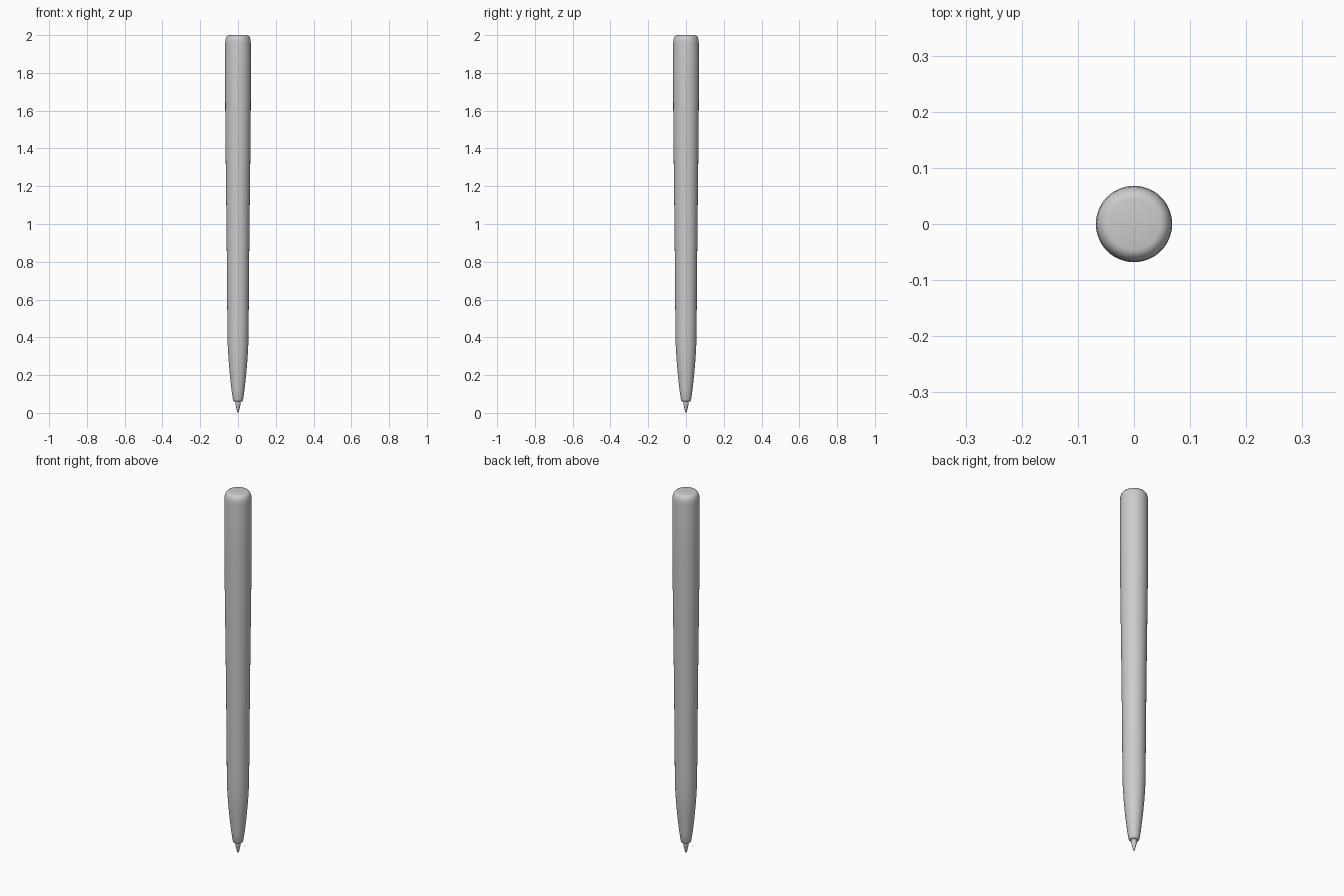
import bpy, bmesh, math

if "Cube" in bpy.data.objects:
    bpy.data.objects.remove(bpy.data.objects["Cube"])

SIDES = 48

def lathe(name, profile):
    """Revolve (radius, z) points around the z axis."""
    bm = bmesh.new()
    verts = [bm.verts.new((r, 0, z)) for r, z in profile]
    edges = [bm.edges.new(pair) for pair in zip(verts, verts[1:])]
    bmesh.ops.spin(bm, geom=verts + edges, cent=(0, 0, 0), axis=(0, 0, 1),
                   angle=2 * math.pi, steps=SIDES, use_duplicate=False)
    bmesh.ops.remove_doubles(bm, verts=bm.verts, dist=0.0001)
    bmesh.ops.recalc_face_normals(bm, faces=bm.faces)
    mesh = bpy.data.meshes.new(name)
    bm.to_mesh(mesh)
    bm.free()
    obj = bpy.data.objects.new(name, mesh)
    bpy.context.collection.objects.link(obj)
    bpy.context.view_layer.objects.active = obj
    obj.select_set(True)
    bpy.ops.object.shade_smooth_by_angle(angle=math.radians(50))
    obj.select_set(False)
    return obj

# Tapered barrel with a rounded cap end and a curved nose
lathe("barrel", [
    (0, 0.06), (0.019, 0.06), (0.024, 0.062), (0.027, 0.07), (0.034, 0.12),
    (0.043, 0.20), (0.050, 0.28), (0.0545, 0.36), (0.056, 0.42),
    (0.058, 0.70), (0.061, 1.00), (0.064, 1.25), (0.067, 1.50),
    (0.068, 1.70), (0.068, 1.955), (0.0665, 1.975), (0.062, 1.99),
    (0.054, 1.998), (0.046, 2.0), (0, 2.0)])

# Writing tip
lathe("tip", [
    (0, 0), (0.003, 0.002), (0.005, 0.009), (0.010, 0.030),
    (0.0135, 0.046), (0.0145, 0.065), (0, 0.065)])
